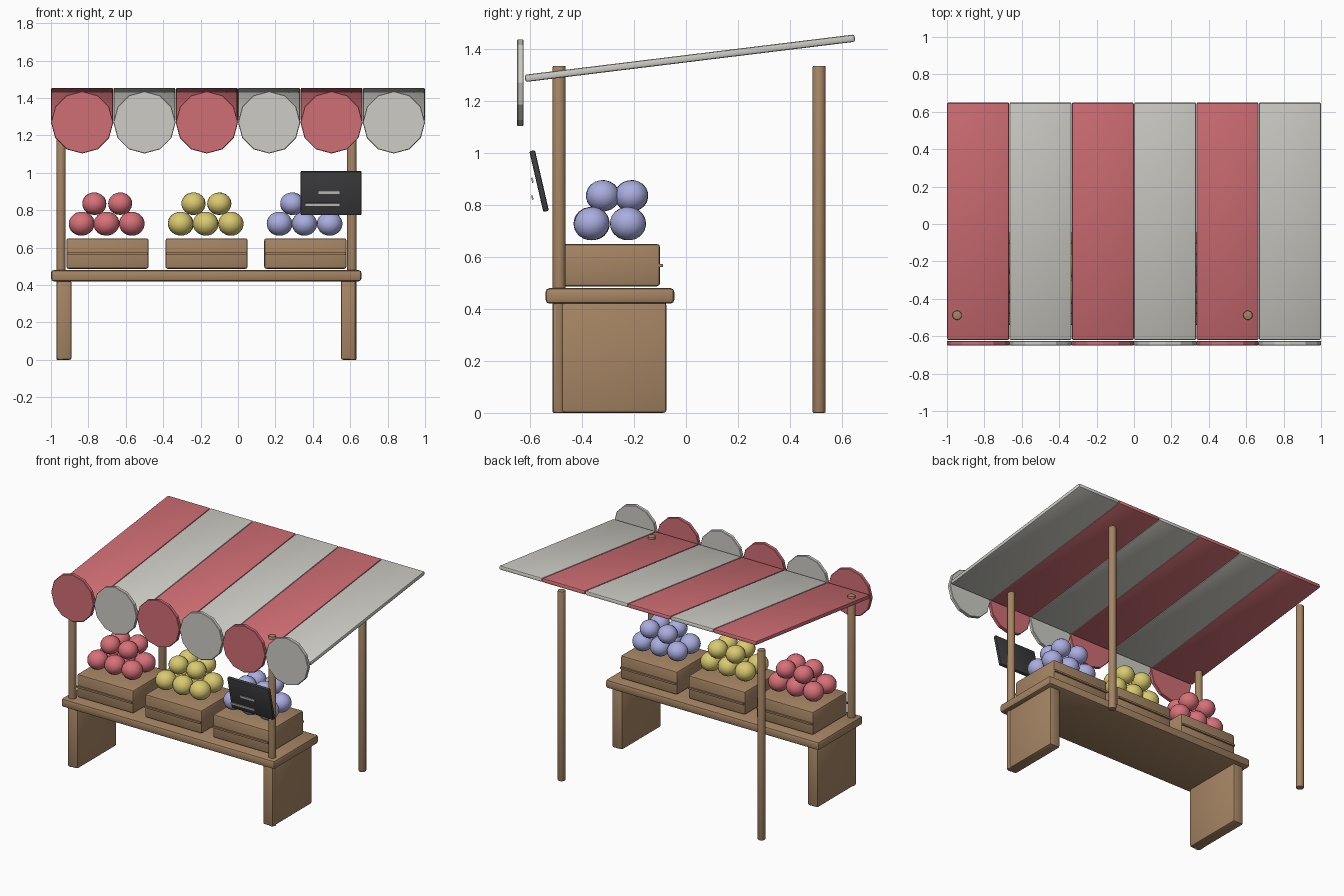
import bpy, math, random
from mathutils import Vector

if "Cube" in bpy.data.objects:
    bpy.data.objects.remove(bpy.data.objects["Cube"])

random.seed(4)


def material(name, r, g, b):
    def lin(c):
        c /= 255
        return c / 12.92 if c <= 0.04045 else ((c + 0.055) / 1.055) ** 2.4
    m = bpy.data.materials.new(name)
    m.diffuse_color = (lin(r), lin(g), lin(b), 1)
    m.use_nodes = True
    m.node_tree.nodes["Principled BSDF"].inputs["Base Color"].default_value = m.diffuse_color
    return m


wood = material("wood", 166, 133, 100)
red = material("red_cloth", 208, 110, 116)
cream = material("cream_cloth", 205, 204, 197)
dark = material("dark_board", 62, 62, 65)
apple = material("red_fruit", 216, 112, 120)
lemon = material("yellow_fruit", 218, 202, 112)
plum = material("purple_fruit", 170, 173, 224)


def finish(name, mat, bevel=0, segments=2, smooth=True):
    o = bpy.context.object
    o.name = name
    o.data.materials.append(mat)
    if bevel:
        mod = o.modifiers.new("bevel", 'BEVEL')
        mod.width = bevel
        mod.segments = segments
        mod.limit_method = 'ANGLE'
        bpy.ops.object.modifier_apply(modifier=mod.name)
    if smooth:
        bpy.ops.object.shade_smooth_by_angle(angle=math.radians(35))
    return o


def box(name, lo, hi, mat, bevel=0, tilt=0):
    lo, hi = Vector(lo), Vector(hi)
    bpy.ops.mesh.primitive_cube_add(size=1, location=(lo + hi) / 2)
    bpy.context.object.scale = hi - lo
    bpy.ops.object.transform_apply(location=False, rotation=False, scale=True)
    o = finish(name, mat, bevel)
    o.rotation_euler.x = tilt
    return o


def fruit(name, loc, size, mat):
    bpy.ops.mesh.primitive_uv_sphere_add(segments=16, ring_count=10, radius=1, location=loc)
    o = bpy.context.object
    o.scale = size
    o.rotation_euler = (random.uniform(-.2, .2), random.uniform(-.2, .2), random.uniform(0, 3))
    finish(name, mat)


# Counter and side legs
box("counter", (-1, -.54, .42), (.66, -.045, .48), wood, .015)
box("left_leg", (-.97, -.513, 0), (-.89, -.075, .425), wood, .012)
box("right_leg", (.55, -.513, 0), (.63, -.075, .425), wood, .012)

# Round posts holding the awning
for side, x in (("left", -.946), ("right", .609)):
    for end, y in (("front", -.488), ("back", .512)):
        bpy.ops.mesh.primitive_cylinder_add(vertices=16, radius=.025, depth=1.335,
                                            location=(x, y, .6675))
        finish(f"{end}_{side}_post", wood, .005)

# Sloping awning strips with a round scallop hanging at each front end
slope = math.atan2(.152, 1.244)
for i in range(6):
    x0 = -1 + i / 3
    mat = cream if i % 2 else red
    box("awning_strip", (x0 + .001, -.624, 1.35), (x0 + .3323, .654, 1.378),
        mat, .008, slope).location.z = 1.364
    bpy.ops.mesh.primitive_cylinder_add(vertices=12, radius=.1665, depth=.025,
                                        location=(x0 + 1 / 6, -.637, 1.27),
                                        rotation=(math.pi / 2, 0, 0))
    finish("awning_scallop", mat, .003, 1, smooth=False)

# Crates with a thin slat, each carrying a two-layer fruit pile
for kind, xc, mat in (("red", -.698, apple), ("yellow", -.168, lemon), ("purple", .36, plum)):
    box("crate", (xc - .22, -.48, .487), (xc + .22, -.10, .65), wood, .012)
    box("crate_slat", (xc - .215, -.492, .561), (xc + .215, -.088, .573), wood)
    for y in (-.363, -.223):
        for dx in (-.138, -.005, .13):
            fruit(kind + "_fruit", (xc + dx, y, .728), (.068, .070, .064), mat)
    for y in (-.32, -.21):
        for dx in (-.07, .068):
            fruit(kind + "_fruit", (xc + dx, y, .835), (.065, .065, .060), mat)

# Tilted price board with two pale written lines
tilt = math.radians(13)
box("price_board", (.335, -.576, .772), (.66, -.554, 1.012), dark, .006, tilt)
box("board_line_short", (.427, -.594, .885), (.545, -.588, .905), cream, 0, tilt)
box("board_line_long", (.357, -.594, .82), (.545, -.588, .837), cream, 0, tilt)
